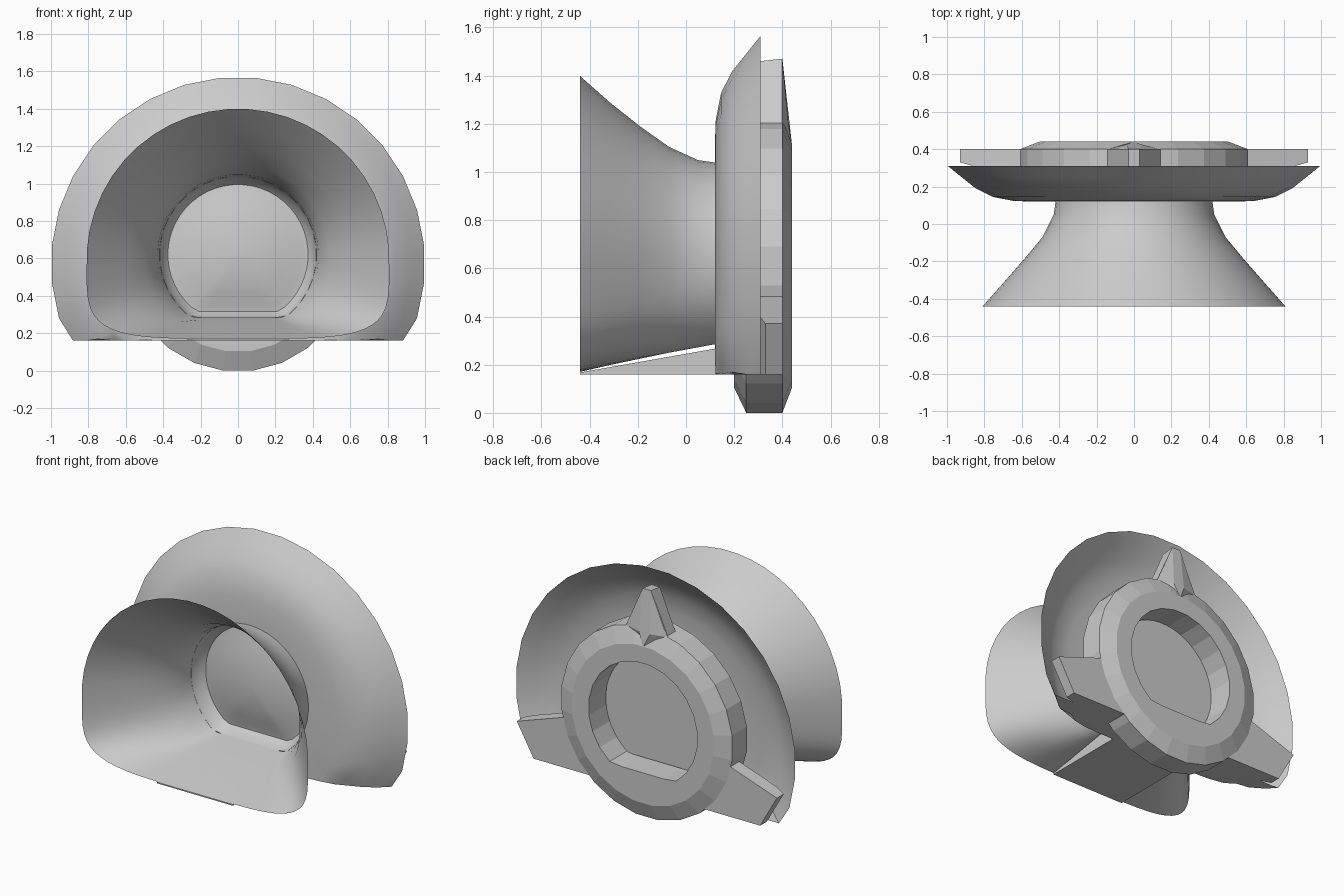
import bpy, bmesh
from math import pi, sin, cos, copysign, radians

if "Cube" in bpy.data.objects:
    bpy.data.objects.remove(bpy.data.objects["Cube"])


def finish(name, bm, smooth):
    bmesh.ops.remove_doubles(bm, verts=bm.verts, dist=0.0005)
    bmesh.ops.recalc_face_normals(bm, faces=bm.faces)
    me = bpy.data.meshes.new(name)
    bm.to_mesh(me)
    bm.free()
    ob = bpy.data.objects.new(name, me)
    bpy.context.collection.objects.link(ob)
    if smooth:
        bpy.ops.object.select_all(action='DESELECT')
        bpy.context.view_layer.objects.active = ob
        ob.select_set(True)
        bpy.ops.object.shade_smooth_by_angle(angle=radians(40))
    return ob


def loft(name, loops, smooth=True, wrap=False, cap_start=False, cap_end=False):
    """Skin a list of equal-length point loops."""
    bm = bmesh.new()
    rows = [[bm.verts.new(p) for p in loop] for loop in loops]
    n = len(rows[0])
    pairs = list(zip(rows, rows[1:])) + ([(rows[-1], rows[0])] if wrap else [])
    for a, b in pairs:
        for i in range(n):
            j = (i + 1) % n
            bm.faces.new((a[i], a[j], b[j], b[i]))
    if cap_start:
        bm.faces.new(rows[0])
    if cap_end:
        bm.faces.new(rows[-1])
    return finish(name, bm, smooth)


def outline(n, y, cz, rx, up, low, power=2, floor=-1):
    """Round top, squarer lower half, cut flat at the floor height."""
    pts = []
    for i in range(n):
        t = 2 * pi * (i + 0.5) / n
        c, s = cos(t), sin(t)
        if s >= 0:
            x, z = rx * c, cz + up * s
        else:
            x = rx * copysign(abs(c) ** (2 / power), c)
            z = cz - low * abs(s) ** (2 / power)
        pts.append((x, y, max(z, floor)))
    return pts


def circle(n, y, cz, r, floor=-1):
    return outline(n, y, cz, r, r, r, 2, floor)


def prism(name, front, back):
    loft(name, [front, back], smooth=False, cap_start=True, cap_end=True)


# Flared horn: D-shaped mouth narrowing to a round throat
loops = []
for y, rx, top, bottom in [(-.44, .81, 1.40, .17), (-.31, .695, 1.285, .20),
                           (-.19, .59, 1.19, .225), (-.07, .49, 1.105, .25),
                           (.05, .43, 1.05, .272), (.12, .42, 1.04, .285)]:
    f = (y + .44) / .56
    cz = .59 + .03 * f
    low = (cz - bottom) * (1 + .254 * f * f)
    loops.append(outline(48, y, cz, rx, top - cz, low, 4.5 - 2.5 * f, bottom))
loft("horn", loops)

# Dished flange with a flat underside
dish = [circle(32, .12, .62, .42, .285)]
dish += [circle(32, y, .57, r, .16) for y, r in
         [(.122, .64), (.145, .76), (.19, .85), (.25, .925), (.31, 1.0)]]
loft("flange", dish)

# Domed plug closing the throat, flat at the back
plug = [circle(48, y, .62, r, .62 - r * .81) for y, r in
        [(.12, .42), (.17, .405), (.205, .375), (.20, .34), (.175, .25), (.157, .13), (.15, .02)]]
loft("throat_dome", plug, cap_end=True)
loft("throat_back", [circle(48, .205, .62, .39, .30), circle(48, .27, .62, .385, .305)],
     cap_end=True)

# Chamfered mounting ring with a flat-bottomed hole
ring = [circle(24, y, .61, r) for y, r in
        [(.20, .51), (.25, .615), (.40, .615), (.44, .51)]]
ring += [circle(24, y, .62, .39, .30) for y in (.44, .20)]
loft("mounting_ring", ring, smooth=False, wrap=True)

# Top lug: a tapered spike with a sloping back face
top_front = [(-.155, .31, 1.17), (.155, .31, 1.17), (.03, .31, 1.46), (-.03, .31, 1.46)]
top_back = [(-.155, .40, 1.17), (.155, .40, 1.17), (.03, .40, 1.47), (-.03, .40, 1.47)]
prism("top_lug", top_front, top_back)
prism("top_lug_ridge",
      [(-.15, .398, 1.2), (0, .40, 1.08), (.15, .398, 1.2), (.03, .398, 1.47), (-.03, .398, 1.47)],
      [(-.04, .425, 1.2), (0, .44, 1.11), (.04, .425, 1.2), (.03, .40, 1.47), (-.03, .40, 1.47)])

# Side lugs, mirrored
for side, name in ((1, "right_lug"), (-1, "left_lug")):
    shape = [(.55, .50), (.93, .37), (.81, .16), (.35, .16)]
    inset = [(.55, .50), (.86, .394), (.74, .16), (.35, .16)]
    loft(name, [[(side * x, .31, z) for x, z in inset],
                [(side * x, .33, z) for x, z in shape],
                [(side * x, .40, z) for x, z in shape]],
         smooth=False, cap_start=True, cap_end=True)

# Wedge foot under the horn
w = .27
prism("foot_wedge",
      [(-w, -.44, .16), (w, -.44, .16), (w, -.44, .168), (-w, -.44, .168)],
      [(-w, .14, .16), (w, .14, .16), (w, .14, .27), (-w, .14, .27)])
